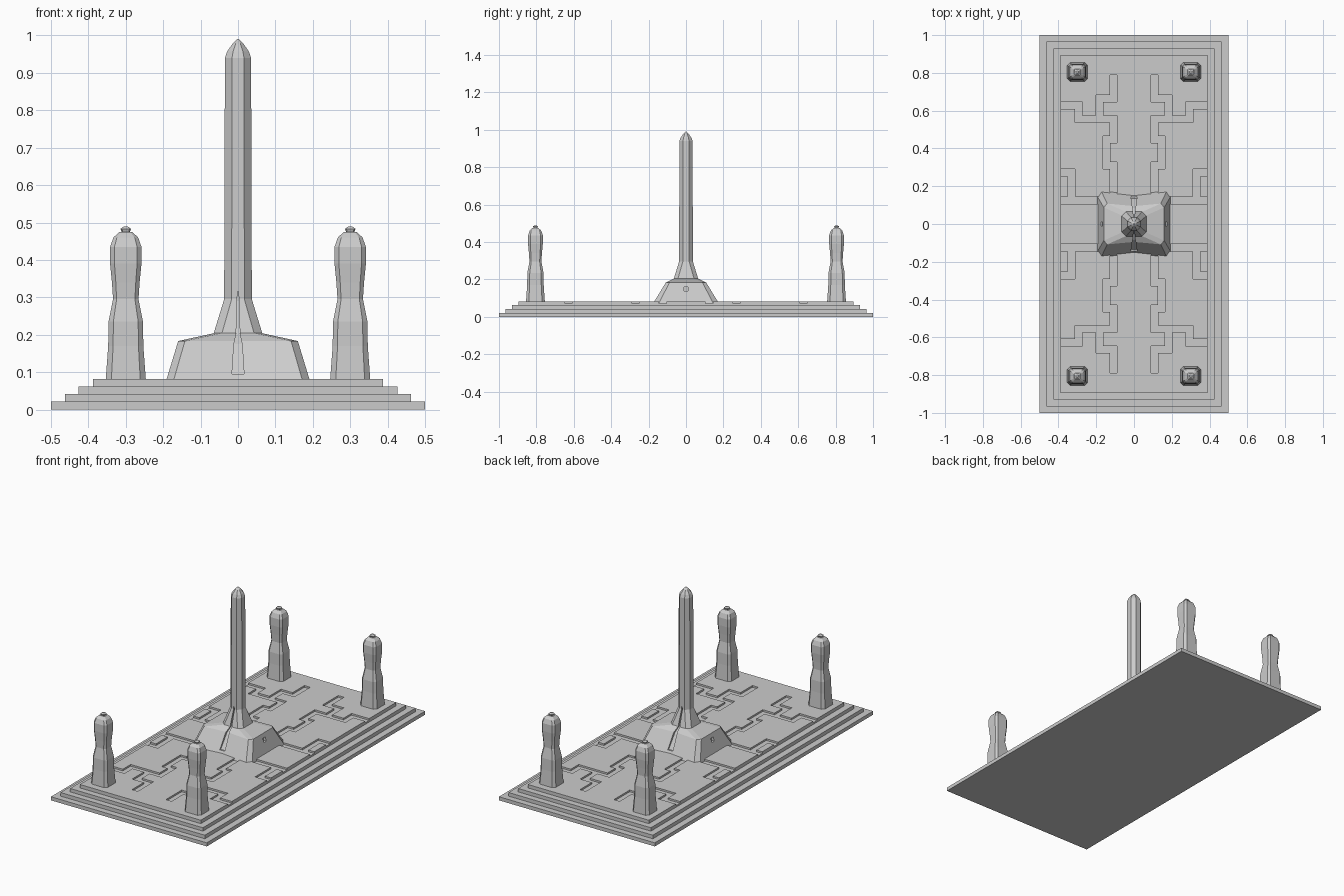
import bpy, bmesh

if "Cube" in bpy.data.objects:
    bpy.data.objects.remove(bpy.data.objects["Cube"])


def finish(name, bm):
    bmesh.ops.recalc_face_normals(bm, faces=bm.faces)
    me = bpy.data.meshes.new(name)
    bm.to_mesh(me)
    bm.free()
    ob = bpy.data.objects.new(name, me)
    bpy.context.collection.objects.link(ob)
    return ob


def box(name, x0, x1, y0, y1, z0, z1):
    return loft(name, [[(x0, y0, z), (x1, y0, z), (x1, y1, z), (x0, y1, z)] for z in (z0, z1)])


def loft(name, rings):
    """Skin a stack of equal-length rings and cap both ends."""
    bm = bmesh.new()
    vs = [[bm.verts.new(p) for p in r] for r in rings]
    n = len(rings[0])
    for a, b in zip(vs, vs[1:]):
        for i in range(n):
            j = (i + 1) % n
            bm.faces.new((a[i], a[j], b[j], b[i]))
    bm.faces.new(vs[0][::-1])
    bm.faces.new(vs[-1])
    return finish(name, bm)


def chamfered(hx, hy, c, z, cx=0, cy=0, mid=None):
    """Chamfered rectangle ring; mid adds pinched centre points front and back."""
    d = c if isinstance(c, tuple) else (c, c)
    half = [(hx, -hy + d[1]), (hx, hy - d[1]), (hx - d[0], hy)]
    if mid is not None:
        half.append((0, mid))
    half.append((-hx + d[0], hy))
    pts = half + [(-x, -y) for x, y in half]
    return [(cx + x, cy + y, z) for x, y in pts]


def cut(ob, cutter):
    m = ob.modifiers.new("cut", 'BOOLEAN')
    m.operation = 'DIFFERENCE'
    m.solver = 'EXACT'
    m.object = cutter
    cutter.hide_render = True
    cutter.hide_set(True)


# stepped plinth
box("base_step_1", -.5, .5, -1, 1, 0, .021)
box("base_step_2", -.463, .463, -.965, .965, .021, .042)
box("base_step_3", -.426, .426, -.93, .93, .042, .062)
box("channel_floor", -.388, .388, -.895, .895, .062, .072)

# maze channels for one quadrant: x0, x1, y0, y1
channels = [
    (.275, .388, .61, .648), (.275, .312, .538, .648), (.09, .312, .538, .575),
    (.165, .202, .538, .682), (.09, .202, .645, .682), (.09, .127, .645, .79),
    (.09, .127, .43, .575), (.09, .165, .43, .466), (.128, .165, .29, .466),
    (.09, .165, .29, .327), (.09, .127, .1, .327),
    (.312, .388, .252, .29), (.312, .35, .105, .29), (.09, .388, .105, .145),
]
xs = sorted({s * v for c in channels for v in c[:2] for s in (-1, 1)})
ys = sorted({s * v for c in channels for v in c[2:] for s in (-1, 1)} | {-.895, .895})

# raised deck: every grid cell outside the channels, extruded up
bm = bmesh.new()
grid = [[bm.verts.new((x, y, .072)) for y in ys] for x in xs]
for i in range(len(xs) - 1):
    for j in range(len(ys) - 1):
        u, v = abs(xs[i] + xs[i + 1]) / 2, abs(ys[j] + ys[j + 1]) / 2
        if not any(a < u < b and c < v < d for a, b, c, d in channels):
            bm.faces.new((grid[i][j], grid[i + 1][j], grid[i + 1][j + 1], grid[i][j + 1]))
bmesh.ops.delete(bm, geom=[v for v in bm.verts if not v.link_faces], context='VERTS')
lower = bm.faces[:]
ext = bmesh.ops.extrude_face_region(bm, geom=lower, use_keep_orig=True)
bmesh.ops.translate(bm, vec=(0, 0, .01),
                    verts=[g for g in ext['geom'] if isinstance(g, bmesh.types.BMVert)])
finish("channelled_deck", bm)

# central pedestal with pinched front and back
pedestal = loft("pedestal", [
    chamfered(.195, .178, (.02, .03), .068, mid=.158),
    chamfered(.16, .108, (.018, .02), .183, mid=.095),
    chamfered(.065, .065, .02, .204, mid=.065),
])

# tall spike
spike = loft("spike", [chamfered(h, h, c, z) for h, c, z in [
    (.066, .022, .19), (.065, .022, .204), (.037, .02, .295), (.035, .019, .94),
    (.029, .016, .957), (.014, .008, .979), (.002, .001, .99)]])

# slits in front and back of pedestal and spike
for s, side in ((-1, "front"), (1, "back")):
    rings = []
    for z, w, y in [(.095, .016, .135), (.175, .011, .085), (.202, .005, .055),
                    (.29, .003, .028), (.315, .001, .028)]:
        rings.append([(-w, s * y, z), (w, s * y, z), (w, s * .25, z), (-w, s * .25, z)])
    slit = loft(side + "_slit_cutter", rings)
    cut(pedestal, slit)
    cut(spike, slit)

# small niches in the pedestal sides
for s, side in ((-1, "left"), (1, "right")):
    x = sorted((s * .155, s * .22))
    cut(pedestal, box(side + "_niche_cutter", x[0], x[1], -.011, .011, .137, .16))

# four corner pillars with waisted profile and small cap
profile = [(.054, .075), (.047, .17), (.046, .235), (.034, .295), (.037, .34), (.042, .39),
           (.042, .435), (.033, .46), (.017, .475), (.011, .475), (.014, .483), (.006, .489)]
for sx in (-1, 1):
    for sy in (-1, 1):
        loft("corner_pillar", [chamfered(h, h * .94, h * .28, z, sx * .3, sy * .805)
                               for h, z in profile])
